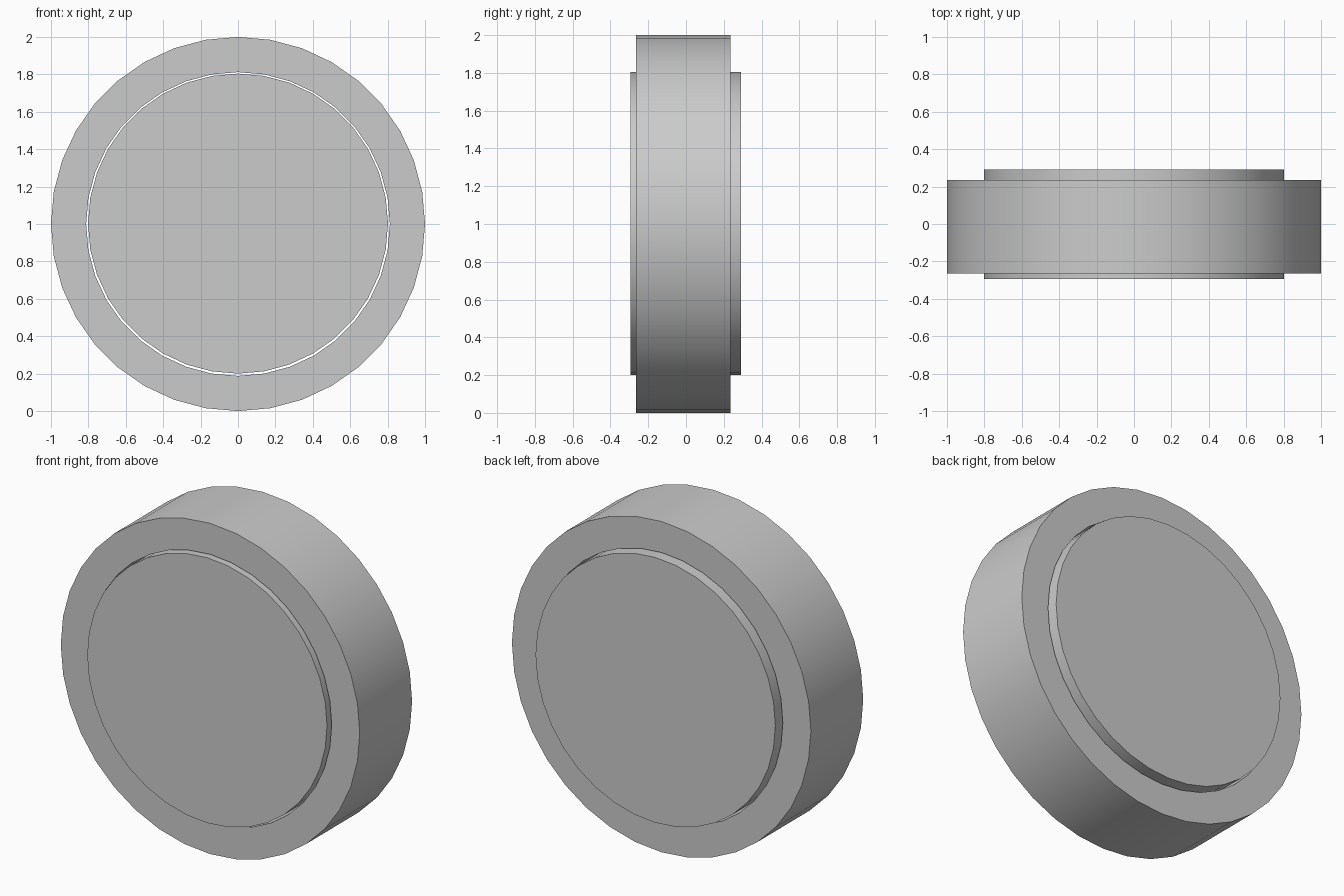
import bpy, bmesh, math

if "Cube" in bpy.data.objects:
    bpy.data.objects.remove(bpy.data.objects["Cube"])

SIDES = 36


def lathe(name, profile, centre_z, closed):
    """Spin (radius, y) points around the y axis; open profiles get flat caps."""
    bm = bmesh.new()
    rings = []
    for r, y in profile:
        rings.append([bm.verts.new((r * math.sin(2 * math.pi * i / SIDES), y,
                                    centre_z + r * math.cos(2 * math.pi * i / SIDES)))
                      for i in range(SIDES)])
    pairs = list(zip(rings, rings[1:]))
    if closed:
        pairs.append((rings[-1], rings[0]))
    else:
        bm.faces.new(rings[0])
        bm.faces.new(rings[-1])
    for a, b in pairs:
        for i in range(SIDES):
            j = (i + 1) % SIDES
            bm.faces.new((a[i], a[j], b[j], b[i]))
    bmesh.ops.recalc_face_normals(bm, faces=bm.faces)
    mesh = bpy.data.meshes.new(name)
    bm.to_mesh(mesh)
    bm.free()
    obj = bpy.data.objects.new(name, mesh)
    bpy.context.collection.objects.link(obj)
    bpy.ops.object.select_all(action='DESELECT')
    obj.select_set(True)
    bpy.context.view_layer.objects.active = obj
    bpy.ops.object.shade_smooth_by_angle(angle=math.radians(30))
    return obj


# Outer ring with an open bore
lathe("outer_ring", [(1.0, -0.265), (1.0, 0.235), (0.812, 0.235), (0.812, -0.265)], 1.0, True)

# Inner disc, standing proud on both sides with a thin gap around it
lathe("inner_disc", [(0.802, -0.295), (0.802, 0.292)], 1.002, False)
